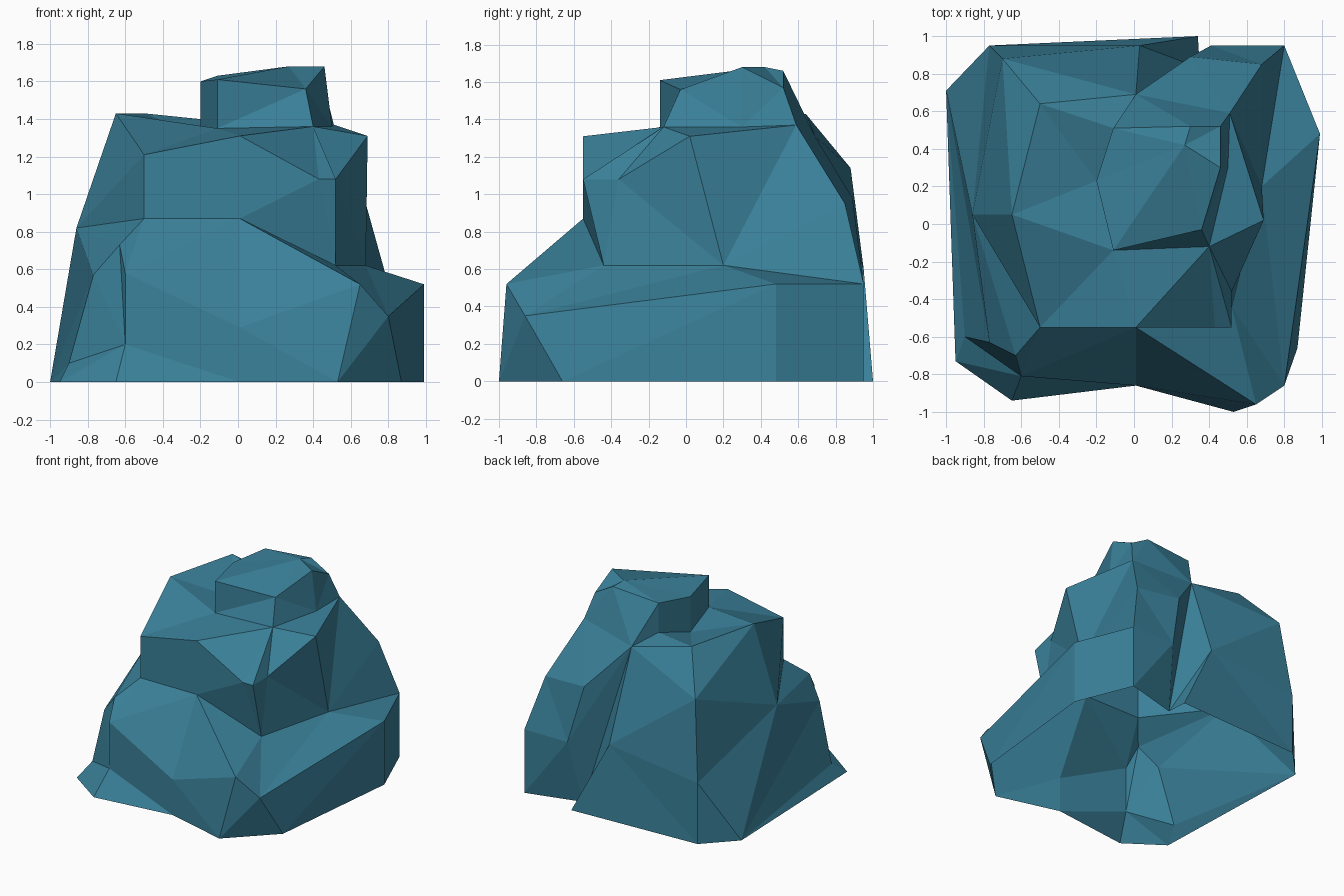
import bpy, bmesh

if "Cube" in bpy.data.objects:
    bpy.data.objects.remove(bpy.data.objects["Cube"])

stone = bpy.data.materials.new("teal_stone")
stone.diffuse_color = (0.042, 0.218, 0.32, 1)
stone.use_nodes = True
stone.node_tree.nodes["Principled BSDF"].inputs["Base Color"].default_value = stone.diffuse_color

P, U = "previous", "under"   # reuse the previous point in the ring / the point below


def ring(points, below=None):
    out = []
    for i, p in enumerate(points):
        out.append(out[-1] if p == P else below[i] if p == U else p)
    return out


def loft(name, rings, peak=None):
    """Skin neighbouring rings; repeated points collapse to triangles."""
    bm = bmesh.new()
    verts = {}

    def face(points):
        points = list(dict.fromkeys(points))
        if len(points) > 2:
            for p in points:
                if p not in verts:
                    verts[p] = bm.verts.new(p)
            bm.faces.new([verts[p] for p in points])

    for low, high in zip(rings, rings[1:]):
        for i in range(len(low)):
            j = (i + 1) % len(low)
            face([low[i], low[j], high[j], high[i]])
    if peak:
        top = rings[-1]
        for i in range(len(top)):
            face([top[i], top[(i + 1) % len(top)], peak])
    bmesh.ops.triangulate(bm, faces=bm.faces[:], quad_method='SHORT_EDGE')
    mesh = bpy.data.meshes.new(name)
    bm.to_mesh(mesh)
    bm.free()
    mesh.materials.append(stone)
    bpy.context.collection.objects.link(bpy.data.objects.new(name, mesh))


# Rings run counter-clockwise from the front left corner, ground upwards
ground = ring([(-.65, -.94, 0), P, (.01, -.86, 0), (.53, -1, 0), (.87, -.66, 0), P,
               (.99, .48, 0), (.8, .95, 0), (.35, .83, 0), P, (.34, 1, 0),
               (-.77, .95, 0), (-1, .71, 0), (-.95, -.73, 0), P])
ledge = ring([(-.6, -.81, .2), P, (.01, -.86, .29), (.65, -.96, .52), (.8, -.86, .35), P,
              (.99, .48, .52), (.8, .95, .52), (.41, .95, .52), U, (.03, .95, .6),
              (-.77, .95, .5), U, (-.9, -.6, .1), (-.6, -.81, .2)], ground)
slope = ring([(-.63, -.7, .73), (-.6, -.81, .58), (.01, -.55, .87), U, U, U,
              (.68, .2, .62), U, U, U, U, U, U, (-.77, -.63, .57), (-.63, -.7, .73)], ledge)
foot = ring([(-.5, -.55, .87), P, U, (.52, -.44, .62), P, P, U,
             (.68, .85, .95), (.3, .89, .98), (.01, .69, 1.31), P,
             (-.7, .88, 1.14), (-.86, .05, .82), P, P], slope)
shoulder = ring([(-.5, -.55, 1.21), P, (.01, -.55, 1.31), (.43, -.55, 1.08),
                 (.52, -.55, 1.08), (.52, -.36, 1.08), (.69, .02, 1.31),
                 (.51, .59, 1.37), (.01, .69, 1.31), U, U, (-.5, .64, 1.43),
                 (-.65, .05, 1.43), (-.5, -.55, 1.21), P], foot)
cap_base = ring([(-.11, -.14, 1.35), P, P, (.4, -.12, 1.36), P, P, (.5, .3, 1.36),
                 U, U, (-.11, .51, 1.39), P, P, (-.2, .23, 1.31),
                 (-.11, -.14, 1.35), P], shoulder)
cap_rim = ring([(-.11, -.14, 1.61), P, P, (.36, -.03, 1.56), P, P, (.46, .3, 1.68),
                (.46, .52, 1.57), (.3, .52, 1.66), (-.11, .51, 1.63), P, P,
                (-.2, .23, 1.6), (-.11, -.14, 1.61), P])

# Wide lower skirt, open underneath, with a cleft at the back
loft("rock_skirt", [ground, ledge, slope, foot])
# Main block with its sloping shoulder
loft("rock_body", [foot, shoulder, cap_base])
# Small top block
loft("rock_cap", [cap_base, cap_rim], peak=(.27, .42, 1.68))
